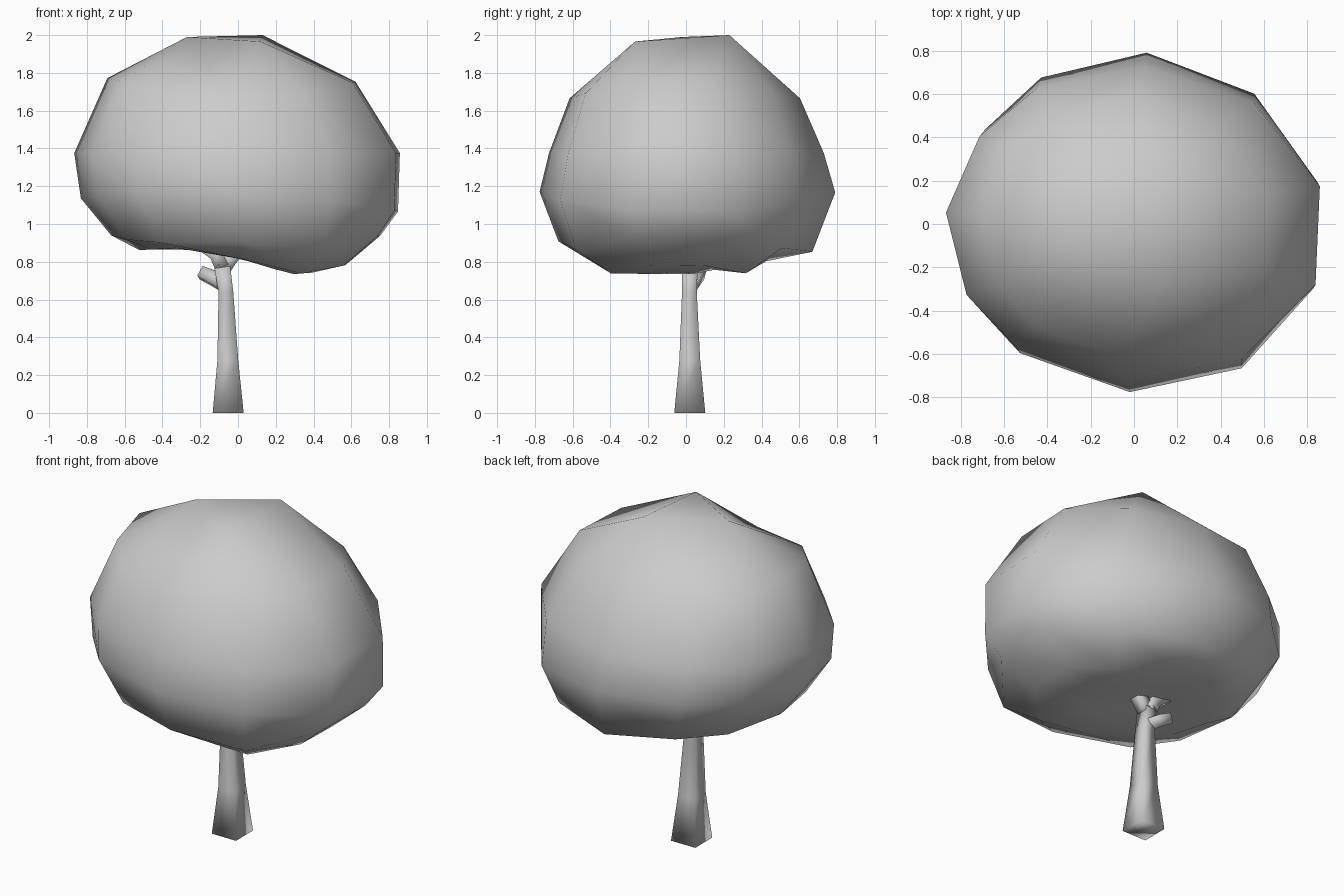
import bpy, bmesh, math
from mathutils import Vector

if "Cube" in bpy.data.objects:
    bpy.data.objects.remove(bpy.data.objects["Cube"])


def finish(bm, name):
    bmesh.ops.recalc_face_normals(bm, faces=bm.faces[:])
    me = bpy.data.meshes.new(name)
    bm.to_mesh(me)
    bm.free()
    for p in me.polygons:
        p.use_smooth = True
    ob = bpy.data.objects.new(name, me)
    bpy.context.collection.objects.link(ob)
    return ob


def skin(bm, rings):
    for a, b in zip(rings, rings[1:]):
        n = len(a)
        for i in range(n):
            j = (i + 1) % n
            bm.faces.new((a[i], a[j], b[j], b[i]))


def tube(name, path):
    """Square tapered limb through (x, y, z, half width) points."""
    bm = bmesh.new()
    pts = [Vector(p[:3]) for p in path]
    rings = []
    for i, p in enumerate(path):
        d = pts[min(i + 1, len(pts) - 1)] - pts[max(i - 1, 0)]
        if p[2] == 0:
            d = Vector((0, 0, 1))
        q = Vector((0, 0, 1)).rotation_difference(d)
        rings.append([bm.verts.new(pts[i] + q @ Vector((sx, sy, 0)) * p[3])
                      for sx, sy in ((1, 1), (-1, 1), (-1, -1), (1, -1))])
    skin(bm, rings)
    bm.faces.new(rings[0])
    bm.faces.new(rings[-1])
    return finish(bm, name)


def lerp_table(table, x):
    if x <= table[0][0]:
        return table[0][1]
    for (x0, z0), (x1, z1) in zip(table, table[1:]):
        if x <= x1:
            return z0 + (z1 - z0) * (x - x0) / (x1 - x0)
    return table[-1][1]


# Trunk and forks
tube("trunk", [(-0.052, 0.02, 0, 0.082), (-0.054, 0.02, 0.28, 0.055),
               (-0.064, 0.018, 0.64, 0.039), (-0.083, 0.02, 0.77, 0.042)])
tube("side_stub", [(-0.075, 0.025, 0.68, 0.034), (-0.135, 0.05, 0.715, 0.034),
                   (-0.195, 0.075, 0.742, 0.030)])
tube("left_fork", [(-0.085, 0.02, 0.77, 0.038), (-0.12, 0.02, 0.84, 0.034), (-0.21, 0.02, 0.90, 0.03)])
tube("right_fork", [(-0.083, 0.02, 0.75, 0.038), (-0.04, 0.02, 0.81, 0.034), (0.04, 0.02, 0.90, 0.03)])

# Canopy: plan outline scaled through rings, triangular crown, saddle-shaped underside
outline = [(0.86, 0.19), (0.56, 0.60), (0.05, 0.79), (-0.45, 0.675), (-0.71, 0.44),
           (-0.865, 0.06), (-0.77, -0.35), (-0.55, -0.60), (-0.03, -0.78),
           (0.5, -0.67), (0.84, -0.30)]
underside = [(-0.55, 0.86), (-0.2, 0.88), (0.28, 0.735), (0.4, 0.74), (0.6, 0.79)]
crown = [Vector((-0.27, -0.02, 1.99)), Vector((0.13, 0.23, 2.0)), Vector((0.12, -0.27, 1.966))]


def saddle(x, y):
    return (0.14 if y < 0 else 0.08) * math.exp(-((x + 0.14) / 0.22) ** 2)


# (x min, x max, y min, y max, height function)
levels = [(-0.69, 0.625, -0.62, 0.60, lambda x, y: 1.665 + 0.095 * (x / 0.65) ** 2),
          (-0.865, 0.86, -0.73, 0.725, lambda x, y: 1.375),
          (-0.83, 0.85, -0.78, 0.785, lambda x, y: 1.10 - 0.04 * x + 0.07 * (1 - (x / 0.85) ** 2)),
          (-0.67, 0.755, -0.68, 0.665,
           lambda x, y: 0.825 + 0.11 * (x / 0.7) ** 2 - 0.02 * x + saddle(x, y)),
          (-0.52, 0.57, -0.46, 0.42, lambda x, y: lerp_table(underside, x)),
          (-0.24, 0.30, -0.22, 0.20, lambda x, y: lerp_table(underside, x))]

bm = bmesh.new()
rings = [[bm.verts.new(min(crown, key=lambda c: (c.xy - Vector(p) * 0.4).length)) for p in outline]]
for x0, x1, y0, y1, height in levels:
    ring = []
    for px, py in outline:
        x = (x0 + x1) / 2 + px / 0.863 * (x1 - x0) / 2
        y = (y0 + y1) / 2 + py / 0.785 * (y1 - y0) / 2
        ring.append(bm.verts.new((x, y, height(x, y))))
    rings.append(ring)
skin(bm, rings)
bm.faces.new(rings[0])
tip = bm.verts.new((0.0, 0.0, 0.83))
for i in range(len(outline)):
    bm.faces.new((rings[-1][i], rings[-1][(i + 1) % len(outline)], tip))
bmesh.ops.remove_doubles(bm, verts=bm.verts[:], dist=0.001)
finish(bm, "canopy")
